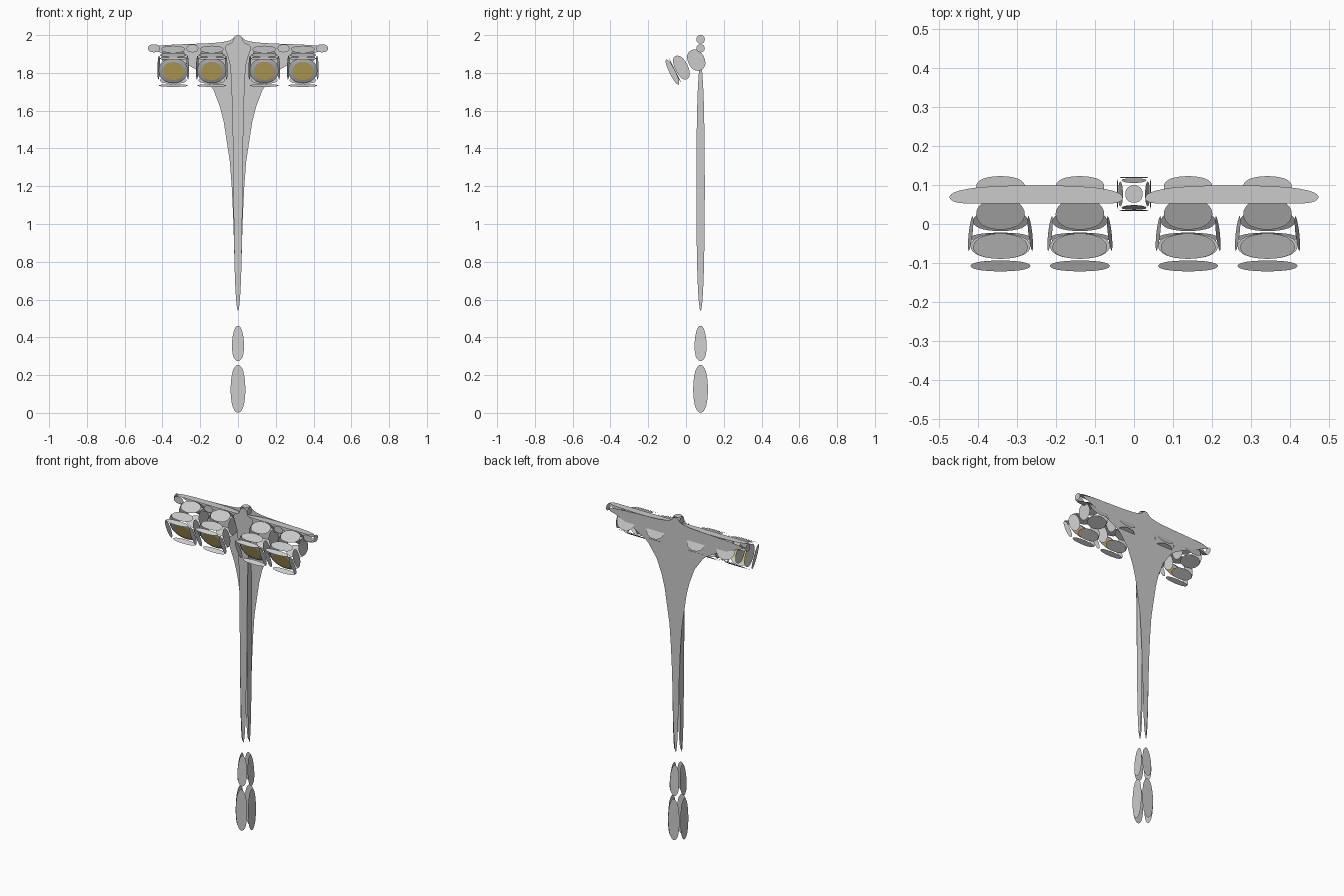
import bpy
import bmesh
from math import radians
from mathutils import Matrix, Vector

cube = bpy.data.objects.get("Cube")
if cube:
    bpy.data.objects.remove(cube, do_unlink=True)

POLE_Y = 0.077                       # depth of the pole axis
R = 0.0245                           # half thickness of pole and crossbar
TOP, BAR_TOP, BAR_LOW, FOOT = 2.002, 1.953, 1.907, 0.48
ARM = 0.48                           # crossbar half length


def material(name, colour):
    mat = bpy.data.materials.new(name)
    mat.use_nodes = True
    mat.diffuse_color = colour
    mat.node_tree.nodes["Principled BSDF"].inputs["Base Color"].default_value = colour
    return mat


def panels(name, faces, matrix=None, mat=None, weld=False):
    """Separate flat panels, each rounded off by subdivision."""
    bm = bmesh.new()
    for face in faces:
        bm.faces.new([bm.verts.new(p) for p in face])
    if weld:
        bmesh.ops.remove_doubles(bm, verts=bm.verts, dist=0.0001)
    mesh = bpy.data.meshes.new(name)
    bm.to_mesh(mesh)
    bm.free()
    obj = bpy.data.objects.new(name, mesh)
    bpy.context.collection.objects.link(obj)
    obj.matrix_world = matrix or Matrix()
    if mat:
        mesh.materials.append(mat)
    sub = obj.modifiers.new("Rounding", "SUBSURF")
    sub.levels = sub.render_levels = 3
    return obj


def loft(a, b):
    """Four side panels between two four-cornered rings."""
    return [[a[i], a[(i + 1) % 4], b[(i + 1) % 4], b[i]] for i in range(4)]


def level_ring(z, r):
    return [(x * r, POLE_Y + y * r, z) for x, y in ((-1, -1), (1, -1), (1, 1), (-1, 1))]


def upright_ring(y, w, h):
    return [(x * w, y, z * h) for x, z in ((-1, 1), (1, 1), (1, -1), (-1, -1))]


def mirrored(points):
    return [(-x, y, z) for x, y, z in reversed(points)]


def tee(arm, y):
    """T outline of the pole with crossbar arms of the given length."""
    half = [(R, FOOT), (R, BAR_LOW), (arm, BAR_LOW), (arm, BAR_TOP), (R, BAR_TOP), (R, TOP)]
    right = [(x, y, z) for x, z in half]
    return right + mirrored(right)


# Base and pole
rings = [level_ring(z, r) for z, r in ((-0.011, 0.044), (0.266, 0.041), (0.47, 0.028))]
panels("base_lower", loft(rings[0], rings[1]))
panels("base_upper", loft(rings[1], rings[2]))
panels("pole_back", [tee(ARM, POLE_Y + R)[::-1]])
panels("pole_front", [tee(0.07, POLE_Y - R)])
shaft = loft(level_ring(FOOT, R), level_ring(BAR_LOW, R))
panels("pole_sides", [shaft[1], shaft[3]])
knob = loft(level_ring(BAR_TOP, R), level_ring(TOP, R))
panels("pole_cap", [knob[1], knob[3], level_ring(TOP, R)])

# Crossbar arms: top, underside, end and the front pieces between the lamps
near, far = POLE_Y - R, POLE_Y + R
joints = (R, 0.07, 0.207, 0.275, 0.41, ARM)
arm_faces = []
top = [(x, near, BAR_TOP) for x in joints] + [(ARM, far, BAR_TOP), (R, far, BAR_TOP)]
arm_faces.append(top)
arm_faces.append([(x, y, BAR_LOW) for x, y, z in reversed(top)])
arm_faces.append([(ARM, near, BAR_LOW), (ARM, far, BAR_LOW),
                  (ARM, far, BAR_TOP), (ARM, near, BAR_TOP)])
for x0, x1 in (joints[2:4], joints[4:6]):
    arm_faces.append([(x0, near, BAR_LOW), (x1, near, BAR_LOW),
                      (x1, near, BAR_TOP), (x0, near, BAR_TOP)])
panels("crossbar_left", arm_faces)
panels("crossbar_right", [mirrored(f) for f in arm_faces])

# Floodlights, tilted down; local y runs from the lens to the back
lens_mat = material("lens_yellow", (0.75, 0.55, 0.15, 1.0))
tilt = Matrix.Rotation(radians(26.6), 4, "X")
rim_front = upright_ring(-0.018, 0.084, 0.08)
rim_back = upright_ring(0.016, 0.084, 0.08)
body_back = upright_ring(0.09, 0.069, 0.069)
housing_front = upright_ring(0.092, 0.068, 0.065)
housing_back = upright_ring(0.188, 0.068, 0.063)
lens_edge = upright_ring(0.012, 0.058, 0.058)

for side, sign in (("left", 1), ("right", -1)):
    for place, x in (("inner", 0.139), ("outer", 0.343)):
        m = Matrix.Translation(Vector((sign * x, -0.071, 1.805))) @ tilt
        tag = f"{place}_{side}"
        panels(f"lamp_rim_{tag}", loft(rim_front, rim_back), m)
        panels(f"lamp_body_{tag}", loft(rim_back, body_back), m)
        panels(f"lamp_housing_{tag}",
               loft(housing_front, housing_back) + [housing_back], m)
        panels(f"lamp_bezel_{tag}", loft(lens_edge, rim_back), m, weld=True)
        panels(f"lamp_lens_{tag}", [lens_edge[::-1]], m, lens_mat)
